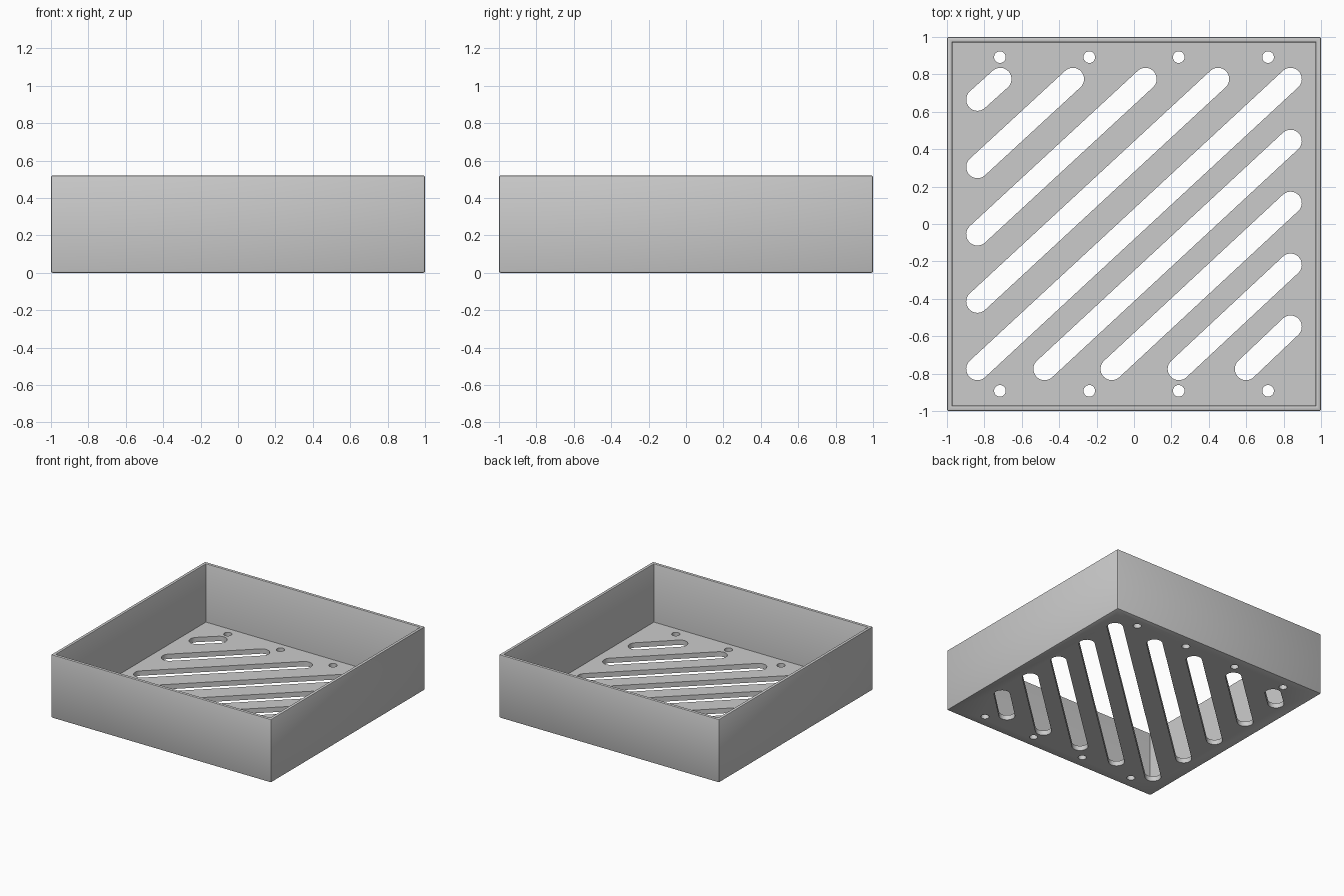
import bpy, bmesh, math
from mathutils import Matrix, Vector

default = bpy.data.objects.get("Cube")
if default:
    bpy.data.objects.remove(default, do_unlink=True)

HEIGHT, WALL, FLOOR = 0.52, 0.04, 0.04
SLOT_R, HOLE_R = 0.06, 0.031

grey = bpy.data.materials.new("plain grey")
grey.use_nodes = True
colour = (0.6, 0.6, 0.6, 1)
grey.diffuse_color = colour
grey.node_tree.nodes["Principled BSDF"].inputs["Base Color"].default_value = colour


def make_object(name, bm):
    bmesh.ops.recalc_face_normals(bm, faces=bm.faces)
    mesh = bpy.data.meshes.new(name)
    bm.to_mesh(mesh)
    bm.free()
    mesh.materials.append(grey)
    obj = bpy.data.objects.new(name, mesh)
    bpy.context.collection.objects.link(obj)
    return obj


def add_slot(bm, start, end, radius, steps=16):
    """Upright prism with rounded ends; equal ends give a round hole."""
    a, b = Vector(start), Vector(end)
    angle = math.atan2(b.y - a.y, b.x - a.x)
    ring = []
    for centre, first in ((b, angle - math.pi / 2), (a, angle + math.pi / 2)):
        count = steps if a == b else steps + 1
        for i in range(count):
            t = first + math.pi * i / steps
            ring.append(bm.verts.new((centre.x + radius * math.cos(t),
                                      centre.y + radius * math.sin(t), -0.1)))
    face = bm.faces.new(ring)
    top = bmesh.ops.extrude_face_region(bm, geom=[face])["geom"]
    bmesh.ops.translate(bm, vec=(0, 0, 0.3),
                        verts=[v for v in top if isinstance(v, bmesh.types.BMVert)])


# Open tray: a box with its top inset and pushed down to the floor
bm = bmesh.new()
bmesh.ops.create_cube(bm, size=1, matrix=Matrix.Translation((0, 0, HEIGHT / 2))
                      @ Matrix.Diagonal((2, 2, HEIGHT, 1)))
lid = max(bm.faces, key=lambda f: f.calc_center_median().z)
bmesh.ops.inset_region(bm, faces=[lid], thickness=WALL)
well = bmesh.ops.extrude_discrete_faces(bm, faces=[lid])["faces"][0]
bmesh.ops.translate(bm, verts=well.verts, vec=(0, 0, FLOOR - HEIGHT))

# Slightly softened outer edges and rim
edges = [e for e in bm.edges
         if e.calc_face_angle(0) > 0.5
         and (max(abs(v.co.x) for v in e.verts) > 0.99
              or min(v.co.z for v in e.verts) > HEIGHT - 0.01)]
bmesh.ops.bevel(bm, geom=edges, offset=0.009, segments=2, profile=0.5, affect='EDGES')
tray = make_object("slotted_tray", bm)

# Diagonal drain slots: fan out from the corner-to-corner slot both ways
X, Y = 0.837, 0.775
bm = bmesh.new()
for i in range(5):
    add_slot(bm, (-X, -Y + 0.36 * i), (X - 0.388 * i, Y), SLOT_R)
for i in range(1, 5):
    add_slot(bm, (-X + 0.359 * i, -Y), (X, Y - 0.331 * i), SLOT_R)

# Rows of round screw holes along front and back
for x in (-0.717, -0.239, 0.239, 0.717):
    for y in (-0.892, 0.892):
        add_slot(bm, (x, y), (x, y), HOLE_R)
cutter = make_object("slot_cutter", bm)
cutter.hide_render = True

# Cut the floor, bake the result and drop the cutter
cut = tray.modifiers.new("drain slots", 'BOOLEAN')
cut.operation = 'DIFFERENCE'
cut.solver = 'EXACT'
cut.object = cutter
bpy.context.view_layer.objects.active = tray
tray.select_set(True)
bpy.ops.object.modifier_apply(modifier=cut.name)
bpy.data.objects.remove(cutter, do_unlink=True)
bpy.ops.object.shade_smooth_by_angle(angle=math.radians(30))
